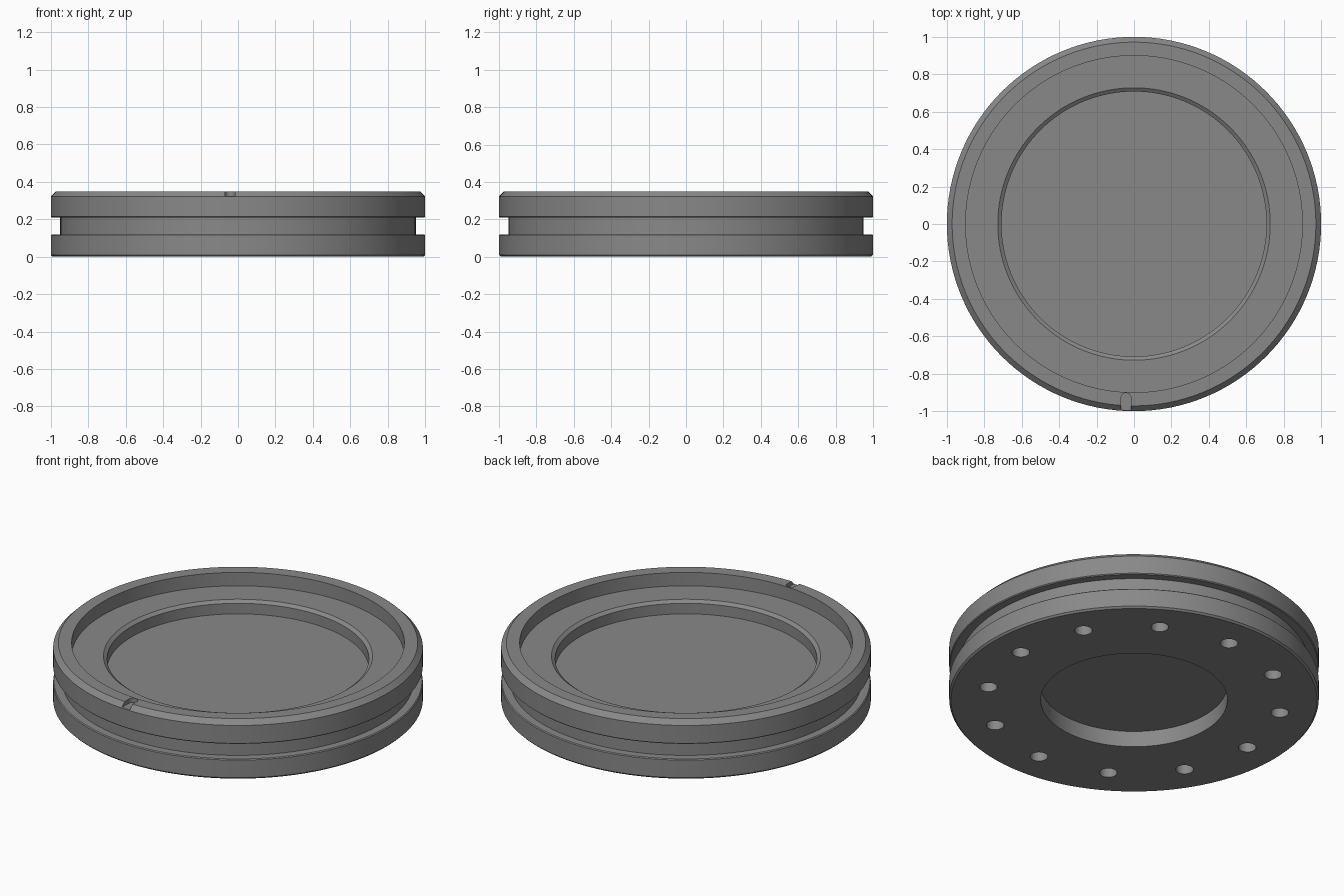
import bpy, bmesh, math
from mathutils import Vector

if "Cube" in bpy.data.objects:
    bpy.data.objects.remove(bpy.data.objects["Cube"])


def finish(bm, name):
    bmesh.ops.recalc_face_normals(bm, faces=bm.faces[:])
    mesh = bpy.data.meshes.new(name)
    bm.to_mesh(mesh)
    bm.free()
    obj = bpy.data.objects.new(name, mesh)
    bpy.context.collection.objects.link(obj)
    return obj


def lathe(name, profile, steps):
    bm = bmesh.new()
    verts = [bm.verts.new((r, 0, z)) for r, z in profile]
    edges = [bm.edges.new(pair) for pair in zip(verts, verts[1:])]
    bmesh.ops.spin(bm, geom=verts + edges, cent=(0, 0, 0), axis=(0, 0, 1),
                   angle=math.tau, steps=steps)
    bmesh.ops.remove_doubles(bm, verts=bm.verts[:], dist=1e-5)
    return finish(bm, name)


def prism(bm, outline, z0, z1):
    face = bm.faces.new([bm.verts.new((x, y, z0)) for x, y in outline])
    new = bmesh.ops.extrude_face_region(bm, geom=[face])["geom"]
    top = [v for v in new if isinstance(v, bmesh.types.BMVert)]
    bmesh.ops.translate(bm, verts=top, vec=Vector((0, 0, z1 - z0)))


def arc(cx, cy, r, a0, a1, n):
    return [(cx + r * math.cos(a0 + (a1 - a0) * i / n),
             cy + r * math.sin(a0 + (a1 - a0) * i / n)) for i in range(n + 1)]


# Turned disc: underside recess, grooved side, stepped dish on top
disc = lathe("grooved_disc", [
    (0, 0.095), (0.505, 0.095), (0.505, 0),
    (0.99, 0), (1, 0.01), (1, 0.115), (0.995, 0.12),
    (0.95, 0.12), (0.95, 0.21), (0.995, 0.21), (1, 0.215),
    (1, 0.322), (0.972, 0.35), (0.90, 0.35),
    (0.90, 0.27), (0.728, 0.27), (0.708, 0.255), (0.708, 0.192), (0, 0.192)], 128)

# Dark grey finish
grey = bpy.data.materials.new("dark_grey")
grey.diffuse_color = (0.25, 0.25, 0.25, 1)
grey.use_nodes = True
grey.node_tree.nodes["Principled BSDF"].inputs["Base Color"].default_value = grey.diffuse_color
disc.data.materials.append(grey)

# Cutter: ring of blind holes underneath, and the round-ended rim notch
bm = bmesh.new()
for k in range(12):
    a = k * math.tau / 12
    prism(bm, arc(0.8 * math.cos(a), 0.8 * math.sin(a), 0.048, 0, math.tau, 24)[:-1],
          -0.05, 0.10)
notch = arc(-0.043, -0.93, 0.027, 0, math.pi, 12) + [(-0.07, -1.1), (-0.016, -1.1)]
prism(bm, notch, 0.325, 0.45)
cutter = finish(bm, "hole_and_notch_cutter")
cutter.data.materials.append(grey)
cutter.hide_render = True

bpy.context.view_layer.objects.active = disc
disc.select_set(True)
cut = disc.modifiers.new("cut", "BOOLEAN")
cut.operation = "DIFFERENCE"
cut.solver = "EXACT"
cut.object = cutter
bpy.ops.object.modifier_apply(modifier=cut.name)
bpy.data.objects.remove(cutter)
bpy.ops.object.shade_smooth_by_angle(angle=math.radians(30))
